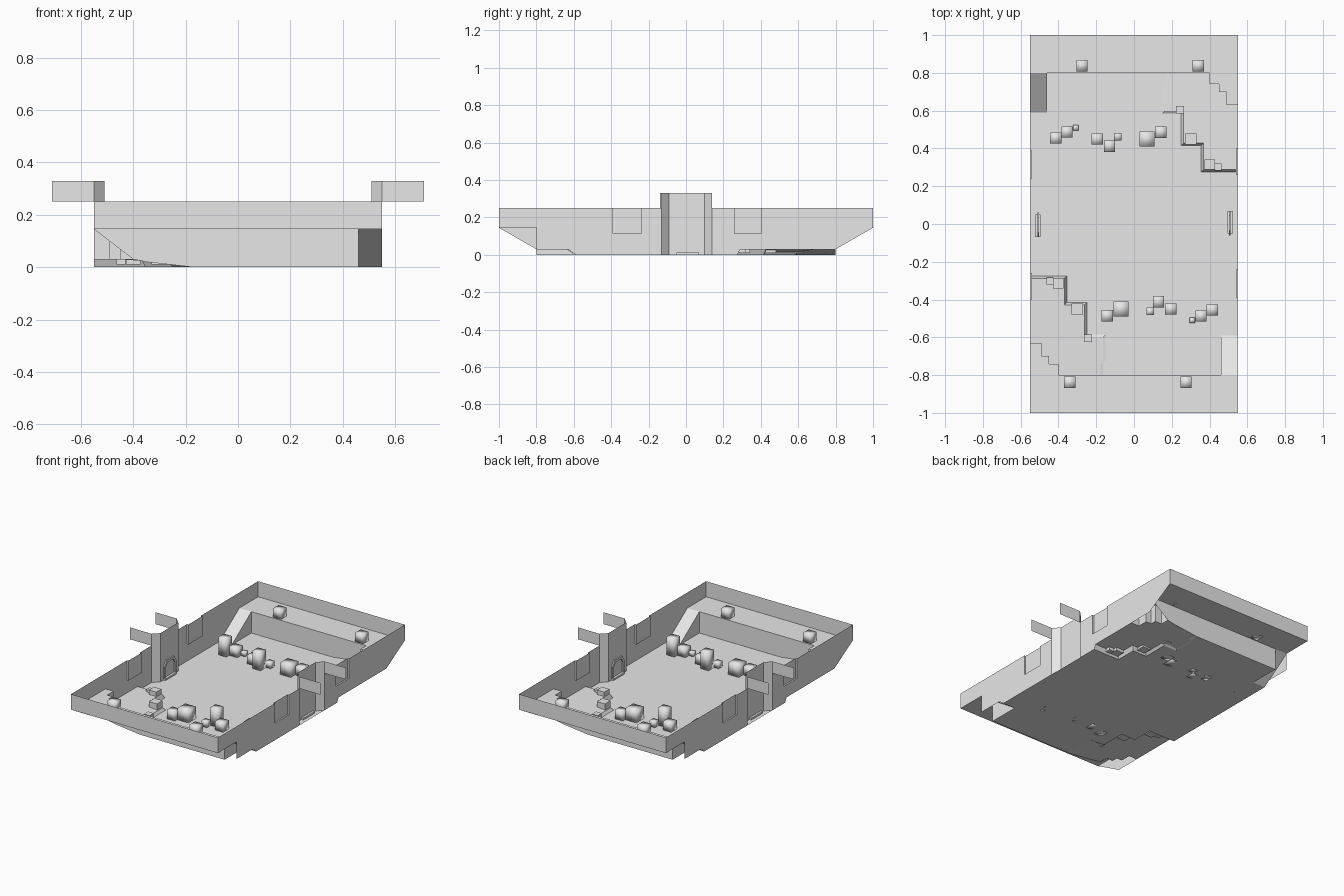
import bpy, bmesh
from mathutils import Vector, Matrix

if "Cube" in bpy.data.objects:
    bpy.data.objects.remove(bpy.data.objects["Cube"])

grey = bpy.data.materials.new("plain_grey")
grey.diffuse_color = (0.8, 0.8, 0.8, 1)
grey.use_nodes = True
grey.node_tree.nodes["Principled BSDF"].inputs["Base Color"].default_value = grey.diffuse_color
HALF_TURN = Matrix.Rotation(3.14159265, 4, 'Z')


def finish(name, bm, twin=True, smooth=False):
    """Make the object; the arena repeats after a half turn, so add the rotated twin."""
    if twin:
        geo = bmesh.ops.duplicate(bm, geom=bm.verts[:] + bm.edges[:] + bm.faces[:])["geom"]
        vs = [g for g in geo if isinstance(g, bmesh.types.BMVert)]
        bmesh.ops.transform(bm, matrix=HALF_TURN, verts=vs)
    for f in bm.faces:
        f.smooth = smooth
    me = bpy.data.meshes.new(name)
    bm.to_mesh(me)
    bm.free()
    me.materials.append(grey)
    ob = bpy.data.objects.new(name, me)
    bpy.context.collection.objects.link(ob)
    return ob


def sheet(name, polys, facing=None, twin=True):
    """Open surface from polygons; facing flips each face towards that direction."""
    bm = bmesh.new()
    for p in polys:
        f = bm.faces.new([bm.verts.new(c) for c in p])
        f.normal_update()
        if facing and f.normal.dot(Vector(facing)) < 0:
            f.normal_flip()
    return finish(name, bm, twin)


def strip(lower, upper):
    """Quads joining two equal rows of points."""
    return [(lower[i], lower[i + 1], upper[i + 1], upper[i]) for i in range(len(lower) - 1)]


def add_box(bm, lo, hi):
    lo, hi = Vector(lo), Vector(hi)
    m = Matrix.Translation((lo + hi) / 2) @ Matrix.Diagonal((*(hi - lo), 1))
    bmesh.ops.create_cube(bm, size=1, matrix=m)


W, LEDGE, TOP = 0.55, 0.145, 0.25

# stepped edge of the raised corner ground
edge = [(0.55, 0.275), (0.355, 0.275), (0.355, 0.415), (0.25, 0.415),
        (0.25, 0.585), (0.15, 0.585), (0.15, 0.72), (0.165, 0.735), (0.165, 0.8)]


def ground(x):
    return 0.03 * min(1, max(0.1, (x - 0.14) / 0.2))


# main floor
half = [(W, -0.59)] + edge + [(-0.46, 0.8), (-0.46, 0.59)]
outline = half + [(-x, -y) for x, y in half]
sheet("floor", [[(x, y, 0) for x, y in outline]], (0, 0, 1), twin=False)

# raised corner ground with its riser
low = [(x, y, 0) for x, y in edge]
high = [(min(W, x + 0.013), min(0.8, y + 0.013), ground(x)) for x, y in edge]
block = [(0.40, 0.8), (0.40, 0.74), (0.45, 0.74), (0.45, 0.70),
         (0.49, 0.70), (0.49, 0.63), (0.55, 0.63)]
sheet("corner_ground_riser", strip(low, high), (-1, -1, 0.1))
sheet("corner_ground", [high + [(x, y, 0.03) for x, y in block]], (0, 0, 1))

# stepped corner platform level with the end ledge
sheet("corner_platform_side", strip([(x, y, 0.03) for x, y in block],
                                    [(x, y, LEDGE) for x, y in block]), (-1, -1, 0))
sheet("corner_platform_top", [[(x, y, LEDGE) for x, y in block] + [(W, 0.8, LEDGE)]], (0, 0, 1))

# end ledge, its front wall and the outer end wall
sheet("end_ledge", [[(-W, 0.8, LEDGE), (W, 0.8, LEDGE), (W, 1, LEDGE), (-W, 1, LEDGE)]], (0, 0, 1))
sheet("ledge_front", [[(x, 0.8, z) for x, z in
      [(-0.46, 0), (0.17, 0), (0.35, 0.02), (0.40, 0.03), (W, LEDGE), (-0.46, LEDGE)]]], (0, -1, 0))
sheet("end_wall", [[(-W, 1, LEDGE), (W, 1, LEDGE), (W, 1, TOP), (-W, 1, TOP)]], (0, -1, 0))

# ramp to the ledge
sheet("ramp", [[(-W, 0.59, 0), (-0.46, 0.59, 0), (-0.46, 0.8, LEDGE), (-W, 0.8, LEDGE)]], (0, 0, 1))
sheet("ramp_side", [[(-0.46, 0.59, 0), (-0.46, 0.8, 0), (-0.46, 0.8, LEDGE)]], (1, 0, 0))

# long side wall, in two stretches either side of the bay
front = [(-1, TOP), (-1, LEDGE), (-0.8, LEDGE), (-0.8, 0.03), (-0.63, 0.03), (-0.59, 0),
         (-0.13, 0), (-0.13, TOP), (-0.24, TOP), (-0.24, 0.115), (-0.39, 0.115), (-0.39, TOP)]
back = [(0.14, TOP), (0.14, 0), (0.275, 0), (0.29, 0.03), (0.8, 0.03), (1, LEDGE), (1, TOP),
        (0.40, TOP), (0.40, 0.115), (0.26, 0.115), (0.26, TOP)]
sheet("side_wall", [[(W, y, z) for y, z in p] for p in (front, back)], (-1, 0, 0))

# shallow panels set into the side wall
for label, a, b in (("front", -0.39, -0.24), ("back", 0.26, 0.40)):
    path = [(W, a), (0.54, a), (0.54, b), (W, b)]
    polys = strip([(x, y, 0.115) for x, y in path], [(x, y, TOP) for x, y in path])
    polys.append([(x, y, 0.115) for x, y in path])
    sheet(label + "_wall_panel", polys)

# middle bay with outward wings
bay = [(W, -0.13), (0.51, -0.09), (0.51, 0.10), (W, 0.14)]
sheet("bay_wall", strip([(x, y, 0) for x, y in bay], [(x, y, 0.33) for x, y in bay]), (-1, 0, 0))
sheet("bay_wing", [[(W, y, TOP), (0.71, y, TOP), (0.71, y, 0.33), (W, y, 0.33)]
                   for y in (-0.13, 0.14)], (0, -1, 0))

# arched doorway frame and doorstep on the bay
arch = [(-0.06, 0.01), (-0.06, 0.09), (-0.035, 0.125), (0.045, 0.125), (0.07, 0.09), (0.07, 0.01)]
inner = [(0.005 + (y - 0.005) * 0.78, 0.01 + (z - 0.01) * 0.87) for y, z in arch]
face_o, face_i = [(0.502, *p) for p in arch], [(0.502, *p) for p in inner]
sheet("doorway_frame", strip(face_o, face_i) + strip([(0.51, *p) for p in arch], face_o)
      + strip([(0.51, *p) for p in inner], face_i))
bm = bmesh.new()
add_box(bm, (0.495, -0.05, 0), (0.525, 0.07, 0.012))
finish("doorstep", bm)

# crates: x, y, width, bottom, height
crates = [(-0.415, 0.455, 0.06, 0, 0.12), (-0.355, 0.487, 0.06, 0, 0.06),
          (-0.308, 0.51, 0.03, 0, 0.03), (-0.195, 0.45, 0.06, 0, 0.06),
          (-0.13, 0.412, 0.06, 0, 0.12), (-0.085, 0.463, 0.04, 0, 0.04),
          (0.068, 0.45, 0.08, 0, 0.08), (0.142, 0.486, 0.06, 0, 0.06),
          (-0.275, 0.838, 0.06, LEDGE, 0.06), (0.34, 0.838, 0.06, LEDGE, 0.06)]
bm = bmesh.new()
for x, y, w, z, h in crates:
    add_box(bm, (x - w / 2, y - w / 2, z), (x + w / 2, y + w / 2, z + h))
finish("crates", bm, smooth=True)

# small rocks along the raised ground
rocks = [(0.243, 0.605, 0.042, 0.05), (0.30, 0.45, 0.06, 0.06),
         (0.40, 0.315, 0.055, 0.06), (0.447, 0.302, 0.035, 0.045)]
bm = bmesh.new()
for x, y, w, top in rocks:
    add_box(bm, (x - w / 2, y - w / 2, 0.01), (x + w / 2, y + w / 2, top))
finish("rocks", bm)
